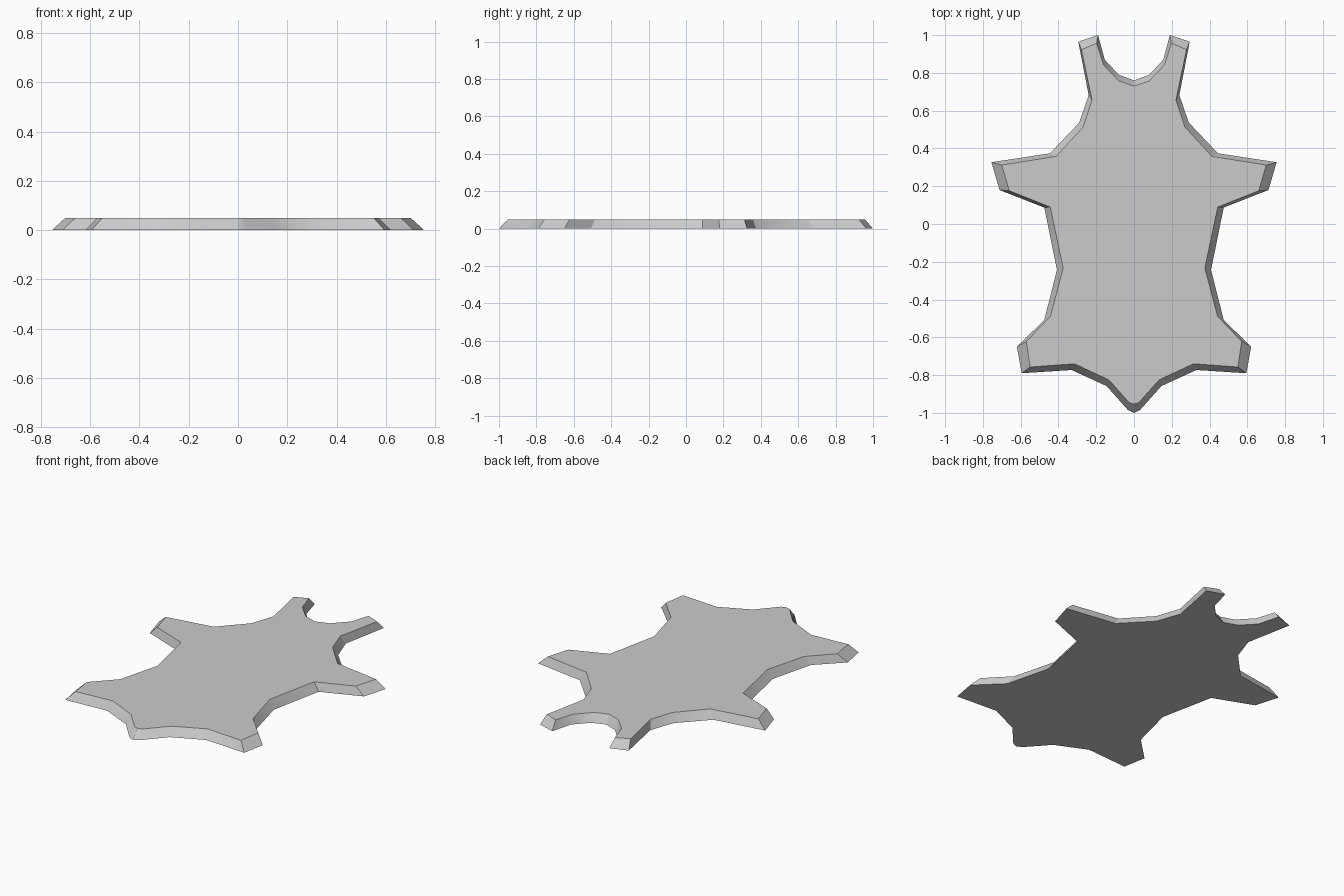
import bpy, bmesh, math

H = 0.05

# Right half of the outline, neck notch round to the tail:
# (base x, base y, top x, top y)
HALF = [
    (0.00, 0.76, 0.00, 0.73),       # neck notch
    (0.08, 0.79, 0.08, 0.757),
    (0.155, 0.87, 0.162, 0.843),
    (0.19, 1.00, 0.198, 0.957),     # front leg tip
    (0.295, 0.965, 0.278, 0.923),
    (0.24, 0.682, 0.222, 0.655),
    (0.29, 0.537, 0.27, 0.513),
    (0.445, 0.374, 0.412, 0.358),
    (0.755, 0.327, 0.70, 0.312),    # side flap
    (0.712, 0.18, 0.66, 0.176),
    (0.475, 0.087, 0.443, 0.09),
    (0.408, -0.243, 0.375, -0.233),
    (0.475, -0.508, 0.442, -0.488),
    (0.62, -0.65, 0.57, -0.622),    # hind leg tip
    (0.595, -0.79, 0.55, -0.757),
    (0.33, -0.773, 0.315, -0.74),
    (0.145, -0.858, 0.133, -0.825),
    (0.032, -0.985, 0.027, -0.944), # tail
    (0.00, -1.00, 0.00, -0.953),
]

# Mirror the half into a closed loop
loop = HALF + [(-a, b, -c, d) for a, b, c, d in reversed(HALF[1:-1])]

# Hide: flat base, smaller flat top, sloping rim between them
bm = bmesh.new()
base = [bm.verts.new((p[0], p[1], 0)) for p in loop]
top = [bm.verts.new((p[2], p[3], H)) for p in loop]
bm.faces.new(base)
bm.faces.new(top)
n = len(loop)
for i in range(n):
    j = (i + 1) % n
    bm.faces.new((base[i], base[j], top[j], top[i]))
bmesh.ops.recalc_face_normals(bm, faces=bm.faces)

mesh = bpy.data.meshes.new("hide_rug")
bm.to_mesh(mesh)
bm.free()
rug = bpy.data.objects.new("hide_rug", mesh)
bpy.context.collection.objects.link(rug)
bpy.context.view_layer.objects.active = rug
rug.select_set(True)
bpy.ops.object.shade_smooth_by_angle(angle=math.radians(30))
